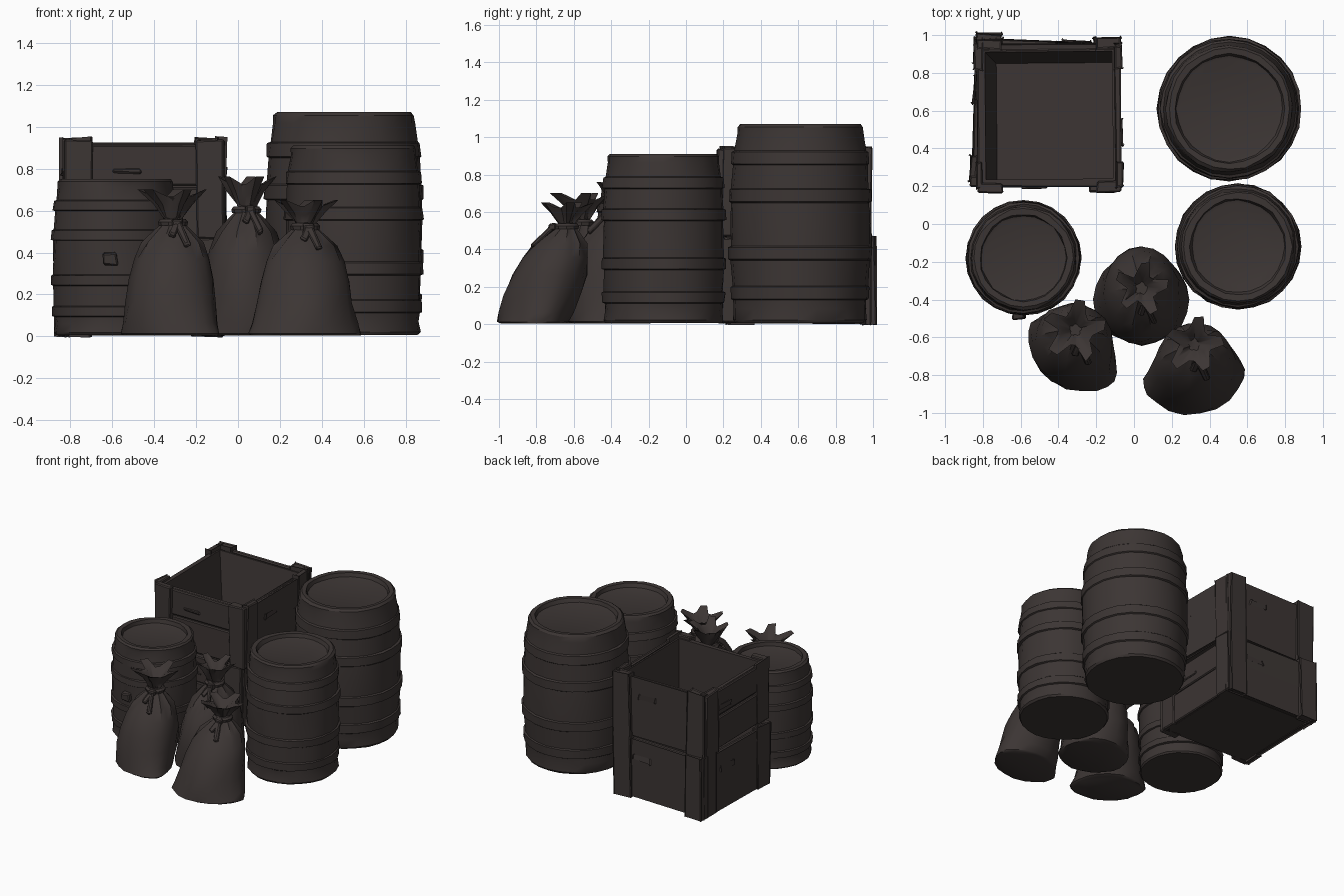
import bpy, bmesh, math, random
from mathutils import Vector, Matrix

random.seed(7)
if "Cube" in bpy.data.objects:
    bpy.data.objects.remove(bpy.data.objects["Cube"])

COLOR = (0.045, 0.036, 0.034, 1)
mat = bpy.data.materials.new("dark_brown")
mat.use_nodes = True
mat.diffuse_color = COLOR
bsdf = mat.node_tree.nodes["Principled BSDF"]
bsdf.inputs["Base Color"].default_value = COLOR
bsdf.inputs["Roughness"].default_value = 0.9


def finish(name, bm, angle=30):
    bmesh.ops.recalc_face_normals(bm, faces=bm.faces)
    me = bpy.data.meshes.new(name)
    bm.to_mesh(me)
    bm.free()
    me.materials.append(mat)
    ob = bpy.data.objects.new(name, me)
    bpy.context.collection.objects.link(ob)
    bpy.ops.object.select_all(action='DESELECT')
    ob.select_set(True)
    bpy.context.view_layer.objects.active = ob
    bpy.ops.object.shade_smooth_by_angle(angle=math.radians(angle))
    return ob


def loft(bm, rings):
    """Skin a list of equal-length point rings and cap both ends."""
    rows = [[bm.verts.new(p) for p in ring] for ring in rings]
    n = len(rows[0])
    for a, b in zip(rows, rows[1:]):
        for i in range(n):
            j = (i + 1) % n
            bm.faces.new((a[i], a[j], b[j], b[i]))
    bm.faces.new(rows[0])
    bm.faces.new(rows[-1])


def box(bm, lo, hi, wobble=0.0, turn=Matrix()):
    """Box between two corners with slightly uneven, hand-cut corners."""
    lo, hi = Vector(lo), Vector(hi)
    vs = bmesh.ops.create_cube(bm, size=1)["verts"]
    for v in vs:
        p = (lo + hi) / 2 + v.co * (hi - lo)
        v.co = turn @ (p + Vector([random.uniform(-wobble, wobble) for _ in p]))
    edges = list({e for v in vs for e in v.link_edges})
    bmesh.ops.bevel(bm, geom=edges, offset=0.007, segments=1, affect='EDGES')


# Barrels: bulging staves, four raised hoops, sunken lid
def barrel(name, x, y, height, r_mid, r_end, r_lid):
    def radius(t):
        base = r_end + 0.02 * (1 - t)
        return base + (r_mid - 0.01 - base) * (1 - (2 * t - 1) ** 2) ** 0.8

    steps = [(0, 0), (0.015, 0.008), (0.07, 0)]
    for a, b in ((0.12, 0.18), (0.32, 0.38), (0.61, 0.67), (0.80, 0.86)):
        steps += [(a - 0.006, 0), (a, 0.011), (b, 0.011), (b + 0.006, 0)]
        if a == 0.32:
            steps.append((0.5, 0))
    steps += [(0.95, 0), (0.985, 0.005), (1, -0.004)]
    profile = [(radius(t) + lift, 0.008 + t * (height - 0.008)) for t, lift in steps]
    profile += [(r_end - 0.035, height - 0.002), (r_lid + 0.015, height - 0.03),
                (r_lid, height - 0.035)]
    rings = []
    for r, z in profile:
        ring = []
        for i in range(24):
            a = math.tau * i / 24
            q = r + random.uniform(-0.004, 0.004)
            ring.append((x + q * math.cos(a), y + q * math.sin(a), z))
        rings.append(ring)
    bm = bmesh.new()
    loft(bm, rings)
    finish(name, bm)


barrel("large_barrel", 0.505, 0.61, 1.07, 0.383, 0.325, 0.265)
barrel("medium_barrel", 0.55, -0.12, 0.91, 0.333, 0.29, 0.23)
barrel("small_barrel", -0.585, -0.18, 0.75, 0.305, 0.265, 0.21)

# Bung on the small barrel
bm = bmesh.new()
box(bm, (-0.64, -0.505, 0.34), (-0.575, -0.45, 0.40), 0.008)
finish("barrel_bung", bm)


# Crates: open tapered tub, two planks per side, boards round each corner
def crate(name, x, y, z0, z1, half, turn_deg, floor_shift):
    place = Matrix.Translation((x, y, 0)) @ Matrix.Rotation(math.radians(turn_deg), 4, 'Z')

    def square(h, z, dx=0, dy=0):
        return [place @ Vector((sx * h + dx, sy * h + dy, z))
                for sx, sy in ((-1, -1), (1, -1), (1, 1), (-1, 1))]

    top = z1 - 0.025
    bm = bmesh.new()
    loft(bm, [square(half - 0.025, z0 + 0.003), square(half - 0.025, top),
              square(half - 0.05, top),
              square(half - 0.08, z0 + 0.05, floor_shift, -floor_shift)])
    finish(name + "_tub", bm)

    planks, boards = bmesh.new(), bmesh.new()
    split = z0 + (z1 - z0) * 0.52
    for k in range(4):
        side = place @ Matrix.Rotation(k * math.pi / 2, 4, 'Z')
        for a, b in ((z0 + 0.005, split - 0.004), (split + 0.004, top)):
            box(planks, (-half + 0.03, -half + 0.007, a), (half - 0.03, -half + 0.04, b),
                0.005, side)
        # Front and back boards stand proud; side boards sit nearly flush
        proud = 0.022 if k % 2 == 0 else 0.004
        for s in (-1, 1):
            inner, outer = s * (half - 0.14), s * (half - 0.004)
            box(boards, (min(inner, outer), -half - proud, z0),
                (max(inner, outer), -half + 0.035, z1), 0.007, side)
    # Splintered chips on the planks
    for k in range(4):
        side = place @ Matrix.Rotation(k * math.pi / 2, 4, 'Z')
        cx = random.uniform(-0.15, 0.15)
        box(planks, (cx - 0.08, -half + 0.001, split + 0.06),
            (cx + 0.06, -half + 0.02, split + 0.085), 0.006, side)
    finish(name + "_planks", planks)
    finish(name + "_corner_boards", boards)


crate("lower_crate", -0.47, 0.59, 0.008, 0.465, 0.385, -2, 0.0)
crate("upper_crate", -0.45, 0.575, 0.47, 0.94, 0.387, 0.5, 0.03)


# Sacks: slumped body leaning to a tied neck, pleated mouth, cord with loose ends
BODY = ((0, 0.96, 0.9), (0.03, 1, 1), (0.15, 0.93, 1.05), (0.35, 0.84, 1.1), (0.55, 0.78, 1.06),
        (0.72, 0.68, 0.92), (0.85, 0.52, 0.7), (0.95, 0.3, 0.4), (1, 0.18, 0.24))


def sack(name, base, neck, rx, ry, turn_deg, rim, mouth_z, slump=0.0):
    turn = Matrix.Rotation(math.radians(turn_deg), 4, 'Z')
    base, neck = Vector(base), Vector(neck)
    n = 20
    rings = []
    for t, fx, fy in BODY:
        c = base.lerp(neck, t ** 1.15)
        ring = []
        for i in range(n):
            a = math.tau * i / n
            pleat = 1 + (0.09 * (-1) ** i if t > 0.8 else random.uniform(-0.025, 0.025))
            squeeze = 1 - slump * (1 - t) * abs(math.cos(a)) ** 3
            p = Vector((rx * fx * math.cos(a), ry * fy * squeeze * math.sin(a), 0)) * pleat
            ring.append(c + turn @ p)
        rings.append(ring)
    # Flared mouth with uneven folds, dipping to the middle
    rise = mouth_z - neck.z
    for r, h, fold in ((0.045, 0.15, 0.1), (0.075, 0.5, 0.22), (rim, 0.9, 0.27),
                       (rim * 0.75, 0.8, 0.25), (0.03, 0.35, 0.1)):
        ring = []
        for i in range(n):
            a = math.tau * i / n
            up = (-1) ** (i // 2)
            q = r * (1 + fold * up + random.uniform(-0.12, 0.12))
            ring.append(neck + Vector((q * math.cos(a), q * math.sin(a),
                                       rise * h * (1 + 0.12 * up))))
        rings.append(ring)
    bm = bmesh.new()
    loft(bm, rings)
    finish(name, bm, 40)

    # Cord round the neck
    cord = bmesh.new()
    loops = []
    for r, h in ((0.04, -0.012), (0.068, -0.012), (0.072, 0.006), (0.06, 0.02), (0.04, 0.02)):
        loops.append([neck + Vector((r * math.cos(math.tau * i / 10),
                                     r * math.sin(math.tau * i / 10), h)) for i in range(10)])
    loft(cord, loops)
    # Knot and two hanging ends
    front = neck + Vector((0.02, -0.075, 0))
    box(cord, front - Vector((0.025, 0.02, 0.02)), front + Vector((0.025, 0.02, 0.02)), 0.006)
    for s, length in ((-1, 0.09), (1, 0.16)):
        hang = (Matrix.Translation(front) @ Matrix.Rotation(s * -0.45, 4, 'Y')
                @ Matrix.Rotation(-0.75, 4, 'X'))
        box(cord, (-0.016, -0.012, -length), (0.016, 0.012, 0), 0.006, hang)
    finish(name + "_cord", cord)


sack("front_sack", (0.32, -0.82, 0.004), (0.32, -0.64, 0.52), 0.275, 0.19, 10, 0.12, 0.65, 0.3)
sack("side_sack", (-0.325, -0.68, 0.004), (-0.31, -0.56, 0.54), 0.27, 0.19, -35, 0.13, 0.70, 0.3)
sack("middle_sack", (0.04, -0.40, 0.004), (0.04, -0.34, 0.60), 0.255, 0.235, 0, 0.11, 0.76)
